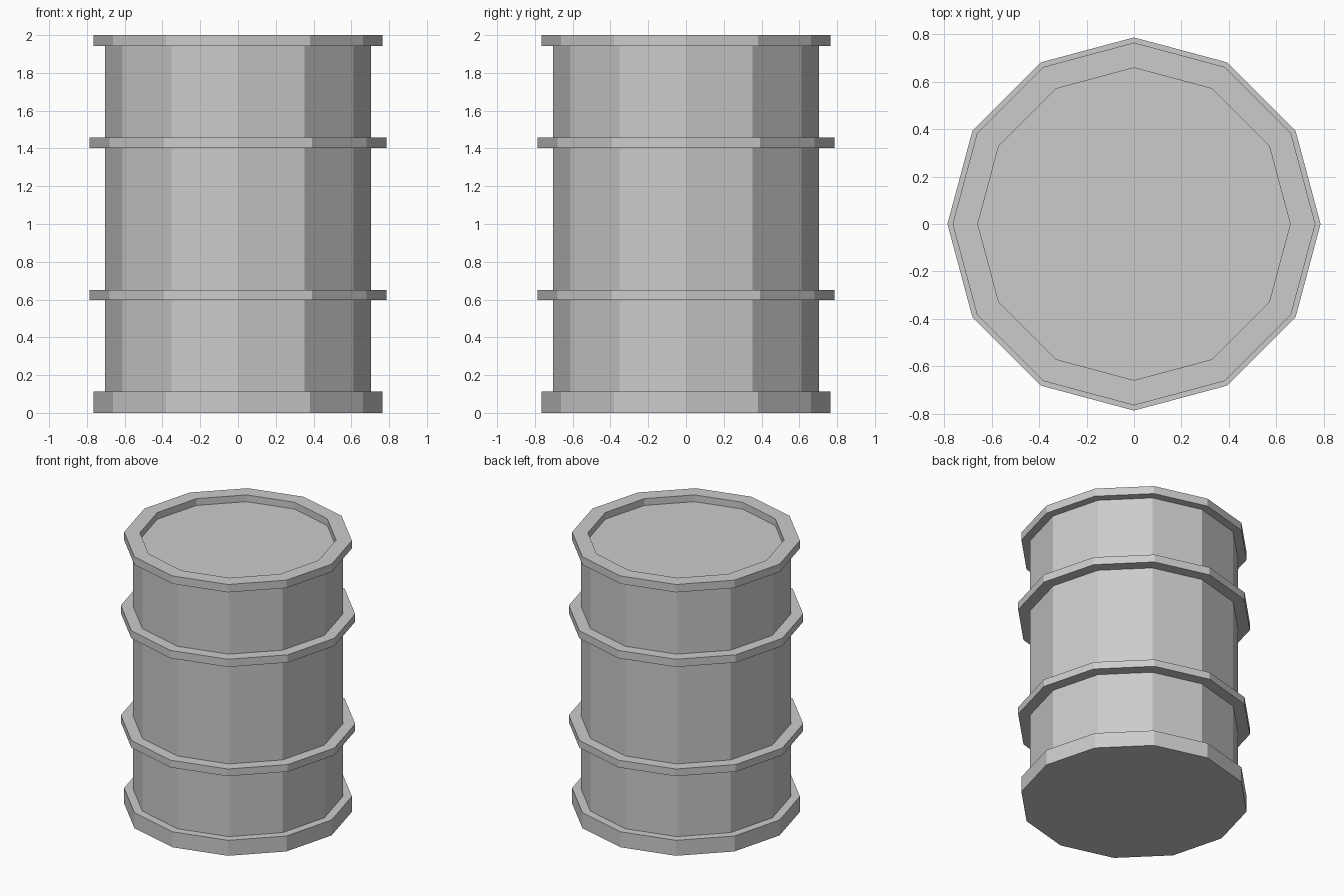
import bpy, bmesh, math

if "Cube" in bpy.data.objects:
    bpy.data.objects.remove(bpy.data.objects["Cube"])

SIDES = 12
BODY_R = 0.705


def lathe(name, profile):
    """Revolve an (r, z) profile, bottom to top, and cap both ends."""
    bm = bmesh.new()
    rings = []
    for r, z in profile:
        rings.append([bm.verts.new((r * math.cos(i * math.tau / SIDES),
                                    r * math.sin(i * math.tau / SIDES), z))
                      for i in range(SIDES)])
    for low, high in zip(rings, rings[1:]):
        for i in range(SIDES):
            j = (i + 1) % SIDES
            bm.faces.new((low[i], low[j], high[j], high[i]))
    bm.faces.new(rings[0][::-1])
    bm.faces.new(rings[-1])
    bmesh.ops.recalc_face_normals(bm, faces=bm.faces)
    mesh = bpy.data.meshes.new(name)
    bm.to_mesh(mesh)
    bm.free()
    obj = bpy.data.objects.new(name, mesh)
    bpy.context.collection.objects.link(obj)
    return obj


# Base rim
profile = [(0.764, 0), (0.764, 0.114), (BODY_R, 0.114)]

# Two raised hoops around the straight body
for bottom, top in ((0.597, 0.65), (1.402, 1.459)):
    profile += [(BODY_R, bottom), (0.786, bottom), (0.786, top), (BODY_R, top)]

# Top rim and recessed lid
profile += [(BODY_R, 1.942), (0.764, 1.942), (0.764, 2.0),
            (0.658, 2.0), (0.658, 1.95)]

lathe("barrel", profile)
